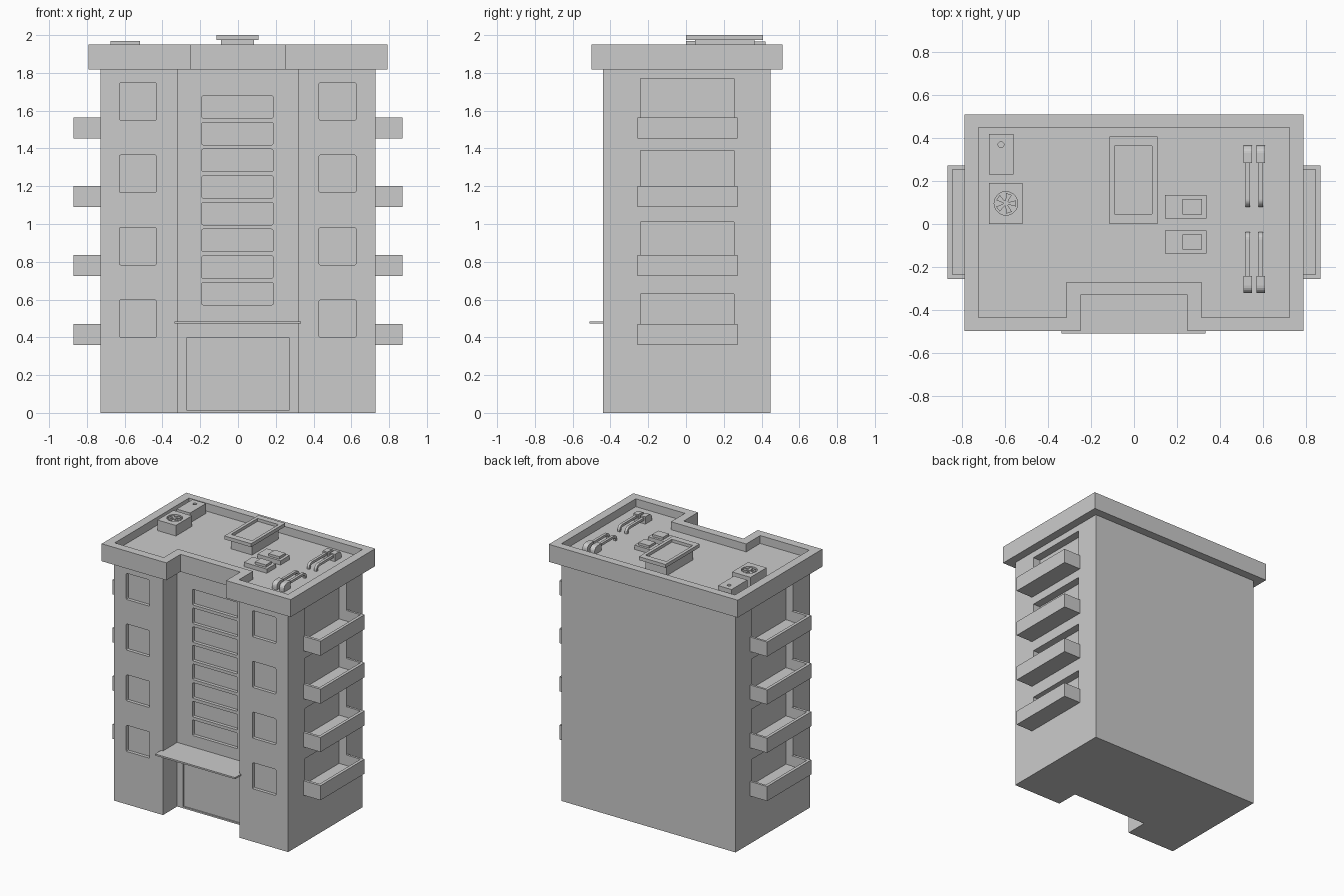
import bpy, bmesh, math

if "Cube" in bpy.data.objects:
    bpy.data.objects.remove(bpy.data.objects["Cube"])


def prism(name, pts, lo, hi, axis='z', bevel=0.0):
    """Extrude a 2D outline: axis z uses (x,y), y uses (x,z), x uses (y,z)."""
    def place(p, t):
        return {'z': (p[0], p[1], t), 'y': (p[0], t, p[1]), 'x': (t, p[0], p[1])}[axis]
    bm = bmesh.new()
    a = [bm.verts.new(place(p, lo)) for p in pts]
    b = [bm.verts.new(place(p, hi)) for p in pts]
    bm.faces.new(a)
    bm.faces.new(b[::-1])
    sides = []
    n = len(pts)
    for i in range(n):
        j = (i + 1) % n
        bm.faces.new((a[i], b[i], b[j], a[j]))
        sides.append(bm.edges.get((a[i], b[i])))
    if bevel:
        bmesh.ops.bevel(bm, geom=sides, offset=bevel, segments=2, affect='EDGES', profile=0.5)
    bmesh.ops.recalc_face_normals(bm, faces=bm.faces)
    me = bpy.data.meshes.new(name)
    bm.to_mesh(me)
    bm.free()
    ob = bpy.data.objects.new(name, me)
    bpy.context.collection.objects.link(ob)
    return ob


def rect(u0, u1, v0, v1):
    return [(u0, v0), (u1, v0), (u1, v1), (u0, v1)]


def box(name, x0, x1, y0, y1, z0, z1):
    return prism(name, rect(x0, x1, y0, y1), z0, z1)


def circle(cx, cy, r, n=20):
    return [(cx + r * math.cos(2 * math.pi * i / n), cy + r * math.sin(2 * math.pi * i / n)) for i in range(n)]


def join(obs):
    bpy.ops.object.select_all(action='DESELECT')
    for o in obs:
        o.select_set(True)
    bpy.context.view_layer.objects.active = obs[0]
    if len(obs) > 1:
        bpy.ops.object.join()
    return obs[0]


def cut(target, cutters):
    c = join(cutters)
    c.hide_render = True
    m = target.modifiers.new("cut", 'BOOLEAN')
    m.operation = 'DIFFERENCE'
    m.solver = 'EXACT'
    m.object = c
    bpy.ops.object.select_all(action='DESELECT')
    bpy.context.view_layer.objects.active = target
    bpy.ops.object.modifier_apply(modifier="cut")
    bpy.data.objects.remove(c)


def outline(w, y0, y1, nw, ny):
    """U-shaped floor plan with a notch in the front."""
    return [(-w, y0), (-nw, y0), (-nw, ny), (nw, ny), (nw, y0), (w, y0), (w, y1), (-w, y1)]


# Main body with its front notch
plan = outline(0.728, -0.44, 0.447, 0.32, -0.27)
body = prism("building_body", plan, 0, 1.83)
cutters = []
FLOORS = [0.36, 0.725, 1.09, 1.453]
DOOR_TOPS = [0.63, 1.01, 1.39, 1.77]

# Square windows on the front wings
for z in (0.40, 0.783, 1.167, 1.55):
    for cx in (-0.53, 0.527):
        cutters.append(prism("c", rect(cx - 0.098, cx + 0.098, z, z + 0.198), -0.5, -0.415, 'y', 0.008))
# Wide stairwell windows and the entrance recess in the notch
for i in range(8):
    z = 0.572 + i * 0.1412
    cutters.append(prism("c", rect(-0.192, 0.186, z, z + 0.118), -0.35, -0.245, 'y', 0.008))
cutters.append(prism("c", rect(-0.27, 0.27, 0.012, 0.40), -0.35, -0.26, 'y'))
# Balcony doorways on both sides
for s in (-1, 1):
    for zb, zt in zip(FLOORS, DOOR_TOPS):
        xs = sorted((s * 0.668, s * 0.9))
        cutters.append(box("c", *xs, -0.24, 0.255, zb + 0.03, zt))
cut(body, cutters)

# Roof slab with recessed floor inside a parapet
FLOOR = 1.89
roof = prism("roof", outline(0.791, -0.50, 0.511, 0.25, -0.33), 1.818, 1.95)
cut(roof, [prism("c", outline(0.726, -0.437, 0.451, 0.315, -0.27), FLOOR, 2.1)])

# Entrance canopy
box("entrance_canopy", -0.337, 0.333, -0.511, -0.26, 0.473, 0.485)

# Balconies, open at the top
for s, side in ((-1, "left"), (1, "right")):
    for i, zb in enumerate(FLOORS):
        x = sorted((s * 0.72, s * 0.87))
        bal = box(f"balcony_{side}_{i + 1}", *x, -0.256, 0.272, zb, zb + 0.11)
        xi = sorted((s * 0.6, s * 0.847))
        cut(bal, [box("c", *xi, -0.235, 0.255, zb + 0.03, zb + 0.3)])

# Skylight: base with an open frame on top
box("skylight_base", -0.09, 0.085, 0.047, 0.363, FLOOR - 0.01, 1.978)
frame = box("skylight_frame", -0.114, 0.109, 0.0, 0.408, 1.974, 2.0)
cut(frame, [box("c", -0.09, 0.085, 0.047, 0.363, 1.9, 2.1)])

# Air conditioner with a fan, and a smaller unit behind
ac = box("air_conditioner", -0.675, -0.52, 0.0, 0.192, FLOOR - 0.01, 1.97)
FX, FY = -0.597, 0.096
cut(ac, [prism("c", circle(FX, FY, 0.055), 1.955, 2.1)])
prism("fan_hub", circle(FX, FY, 0.014, 12), 1.95, 1.969)
for i in range(5):
    a = i * 2 * math.pi / 5
    def at(r, d):
        return (FX + r * math.cos(a + d), FY + r * math.sin(a + d))
    prism(f"fan_blade_{i + 1}", [at(0.01, -0.5), at(0.048, -0.3), at(0.048, 0.3), at(0.01, 0.5)], 1.95, 1.965)
unit = box("small_roof_unit", -0.675, -0.562, 0.23, 0.42, FLOOR - 0.01, 1.965)
cut(unit, [prism("c", circle(-0.62, 0.37, 0.014, 12), 1.95, 2.1)])

# Two low roof vents, each with a raised cap
for i, (y0, y1) in enumerate(((0.025, 0.135), (-0.138, -0.03))):
    box(f"roof_vent_{i + 1}", 0.145, 0.338, y0, y1, FLOOR - 0.01, 1.922)
    box(f"roof_vent_cap_{i + 1}", 0.226, 0.316, y0 + 0.019, y1 - 0.018, 1.92, 1.94)

# Curved pipes running from a rounded outlet down to the roof
def arc(cy, cz, r, a0, a1, n=5):
    return [(cy + r * math.cos(math.radians(a0 + (a1 - a0) * i / n)),
             cz + r * math.sin(math.radians(a0 + (a1 - a0) * i / n))) for i in range(n + 1)]


head = [(0.285, FLOOR - 0.005)] + [(0.365, FLOOR - 0.005)] + arc(0.33, 1.91, 0.035, 0, 90) + [(0.285, 1.945)]
pipe = [(0.30, 1.935)] + arc(0.115, 1.90, 0.035, 90, 180) + [(0.08, 1.88), (0.098, 1.88)] \
    + arc(0.115, 1.90, 0.017, 180, 90) + [(0.30, 1.917)]
for k, cx in enumerate((0.53, 0.591)):
    for side, flip in (("back", 1), ("front", -1)):
        def turn(pts):
            return pts if flip > 0 else [(0.043 - y, z) for y, z in pts]
        prism(f"pipe_head_{side}_{k + 1}", turn(head), cx - 0.02, cx + 0.02, 'x')
        prism(f"pipe_{side}_{k + 1}", turn(pipe), cx - 0.01, cx + 0.01, 'x')
